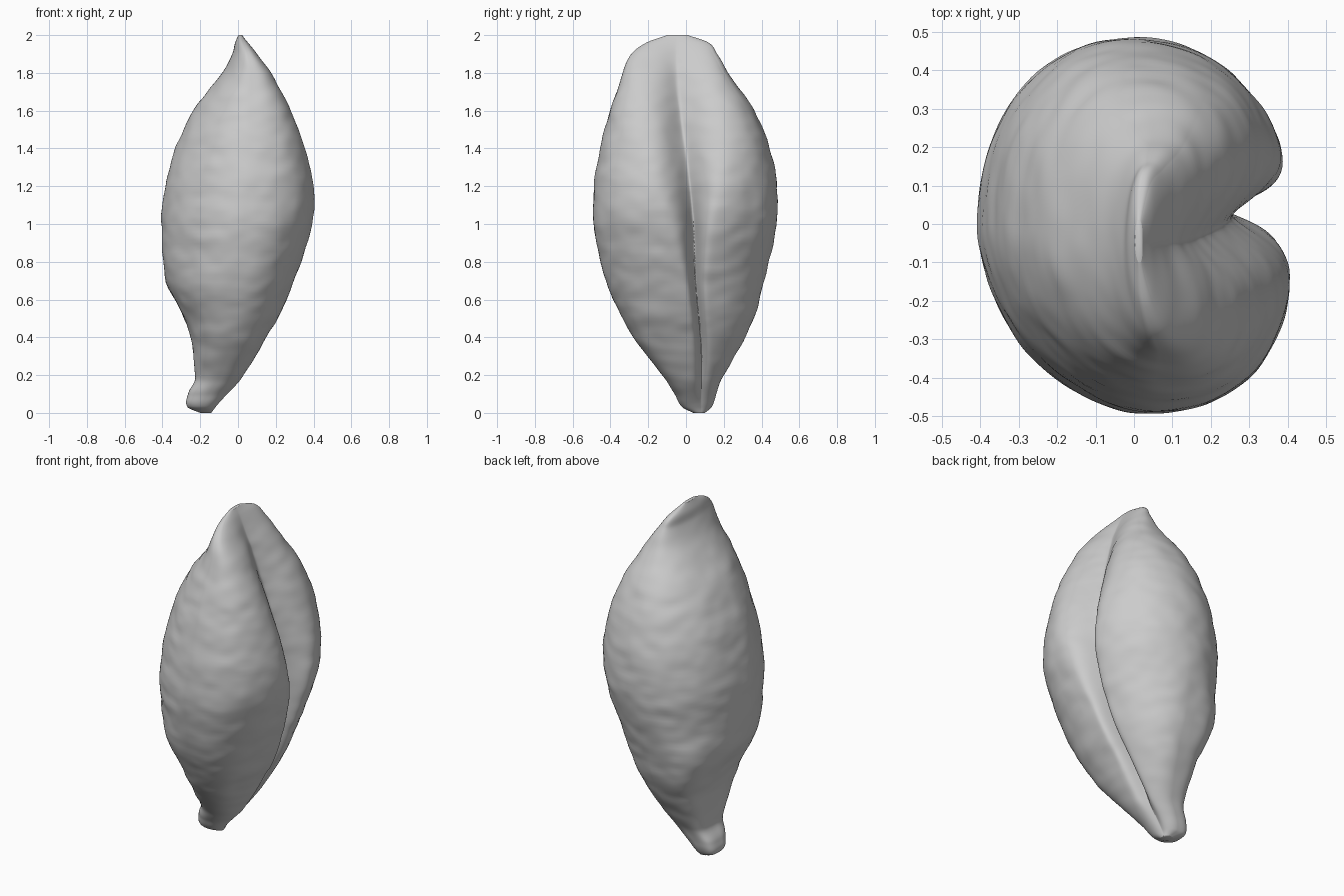
import bpy, bmesh
from math import cos, sin, pi, exp, copysign
from mathutils import Vector, noise

default = bpy.data.objects.get("Cube")
if default:
    bpy.data.objects.remove(default, do_unlink=True)

# Outline of the grain: height, back x, crease-side x, front y, rear y
OUTLINE = [
    (0, -.2, -.14, .04, .1), (.03, -.265, -.12, -.02, .135), (.1, -.265, -.06, -.06, .16),
    (.18, -.23, .01, -.11, .19), (.4, -.25, .14, -.28, .315), (.55, -.31, .22, -.36, .375),
    (.7, -.38, .28, -.425, .415), (1, -.405, .38, -.49, .48), (1.2, -.385, .4, -.485, .48),
    (1.4, -.33, .365, -.455, .445), (1.6, -.235, .29, -.4, .36), (1.8, -.085, .185, -.335, .225),
    (1.9, -.03, .11, -.29, .165), (1.96, -.015, .06, -.21, .12), (2, .002, .022, -.1, .01),
]
# Crease along the grain: height, y position, depth, front and rear half widths
CREASE = [
    (0, .08, .005, .03, .03), (.35, .08, .08, .02, .02), (.7, .05, .12, .025, .025),
    (1, .04, .17, .06, .045), (1.3, .01, .165, .1, .11), (1.6, -.03, .13, .1, .15),
    (1.85, -.05, .06, .1, .15), (2, -.05, 0, .1, .1),
]
RINGS, SIDES = 150, 280


def sample(table, z):
    """Smooth Hermite interpolation of every column at height z."""
    last = len(table) - 1
    i = max(k for k in range(last) if table[k][0] <= z or k == 0)

    def slope(k, c):
        a, b = table[max(k - 1, 0)], table[min(k + 1, last)]
        return (b[c] - a[c]) / (b[0] - a[0])

    a, b = table[i], table[i + 1]
    h = b[0] - a[0]
    t = (z - a[0]) / h
    s = t * t * (3 - 2 * t)
    return [a[c] + (b[c] - a[c]) * s
            + h * (t * (1 - t) ** 2 * slope(i, c) - t * t * (1 - t) * slope(i + 1, c))
            for c in range(1, len(a))]


def power(value, exponent):
    return copysign(abs(value) ** exponent, value)


def ramp(z, start, end):
    t = min(1, max(0, (z - start) / (end - start)))
    return t * t * (3 - 2 * t)


def fullness(c, s, z):
    """Superellipse exponent of each quarter: boxy germ below, curled lobes above."""
    if c > 0:
        return (2.05 if s > 0 else 2.2) + .6 * ramp(z, 1.3, 1.8)
    germ = ramp(z, .85, .45)
    return 2.12 + 1.7 * germ if s > 0 else 1.95 + .4 * germ


def section_point(z, angle):
    """Point on the two-lobed cross-section."""
    back, crease_side, front, rear = sample(OUTLINE, z)
    groove_y, depth, front_width, rear_width = sample(CREASE, z)
    c, s = cos(angle), sin(angle)
    mid_x, mid_y = (back + crease_side) / 2, (front + rear) / 2
    half_x, half_y = (crease_side - back) / 2, (rear - front) / 2
    curve = 2 / fullness(c, s, z)
    x = mid_x + half_x * power(c, curve) * (1.06 if c > 0 else 1)
    y = mid_y + half_y * power(s, curve)
    if s < 0:  # front flank leans towards the crease
        x += .12 * half_x * s * s
    if c > 0:
        width = rear_width if y > groove_y else front_width
        x -= depth * exp(-(abs(y - groove_y) / width) ** 1.4) * min(1, c * 2)
    # Fine wrinkled skin, stretched around the grain
    p = Vector((x * 5, y * 5, z * 9))
    bump = .006 * noise.noise(p) + .004 * noise.noise(p * 2)
    fade = min(1, half_x * 5)
    return Vector((x + bump * c * fade, y + bump * s * fade, z))


# Grain body lofted from the cross-sections, with sides packed around the crease
turns = [2 * pi * k / SIDES for k in range(SIDES)]
angles = [t - .6 * sin(t) for t in turns]
bm = bmesh.new()
rings = []
for i in range(RINGS + 1):
    z = 1 - cos(pi * i / RINGS)
    rings.append([bm.verts.new(section_point(z, a)) for a in angles])
for low, high in zip(rings, rings[1:]):
    for k in range(SIDES):
        n = (k + 1) % SIDES
        bm.faces.new((low[k], low[n], high[n], high[k]))

# Rounded ends closed with fans
for ring, flip in ((rings[0], True), (rings[-1], False)):
    centre = bm.verts.new(sum((v.co for v in ring), Vector()) / SIDES)
    for k in range(SIDES):
        edge = (ring[k], ring[(k + 1) % SIDES])
        bm.faces.new((*(reversed(edge) if flip else edge), centre))
bmesh.ops.recalc_face_normals(bm, faces=bm.faces)
for face in bm.faces:
    face.smooth = True

mesh = bpy.data.meshes.new("grain_body")
bm.to_mesh(mesh)
bm.free()
grain = bpy.data.objects.new("grain_body", mesh)
bpy.context.collection.objects.link(grain)

# Plain grey husk
husk = bpy.data.materials.new("plain_grey")
husk.use_nodes = True
grey = (.6, .6, .6, 1)
husk.diffuse_color = grey
husk.node_tree.nodes["Principled BSDF"].inputs["Base Color"].default_value = grey
mesh.materials.append(husk)
